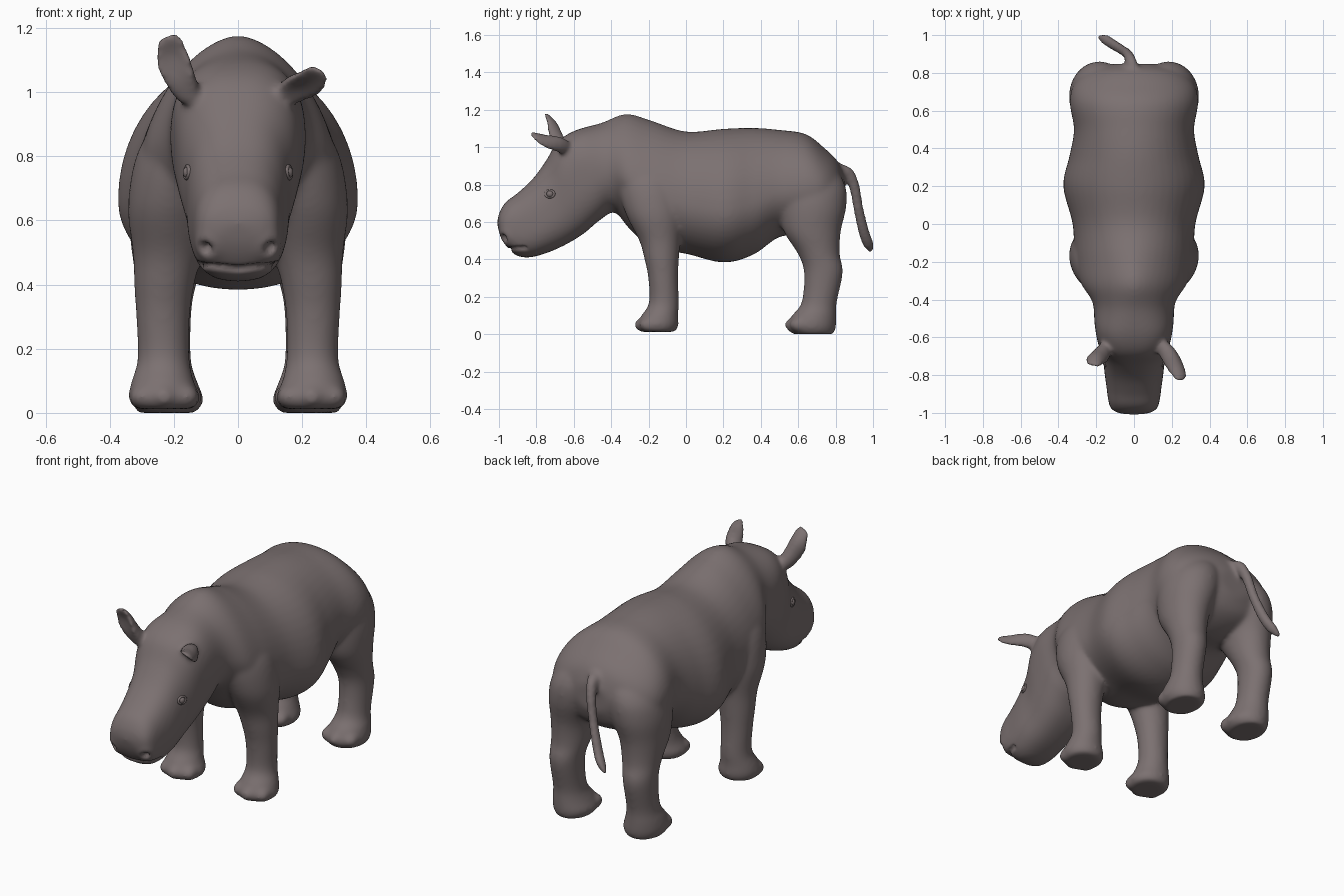
import bpy, bmesh, math
from mathutils import Vector, Matrix

cube = bpy.data.objects.get("Cube")
if cube:
    bpy.data.objects.remove(cube)

hide = bpy.data.materials.new("grey_brown_hide")
hide.use_nodes = True
hide.diffuse_color = (0.2, 0.165, 0.165, 1)
hide.node_tree.nodes["Principled BSDF"].inputs["Base Color"].default_value = hide.diffuse_color


def spline(rows, steps=5):
    """Catmull-Rom interpolation of rows of numbers."""
    rows = [Vector(r) for r in rows]
    out = []
    for i in range(len(rows) - 1):
        a, b, c, d = rows[max(i - 1, 0)], rows[i], rows[i + 1], rows[min(i + 2, len(rows) - 1)]
        for s in range(steps):
            t = s / steps
            out.append((b * 2 + (c - a) * t + (a * 2 - b * 5 + c * 4 - d) * t**2
                        + (b * 3 - a - c * 3 + d) * t**3) / 2)
    return out + [rows[-1]]


def loft(bm, rings):
    """Skin a closed tube over equal-sized rings of points."""
    loops = [[bm.verts.new(p) for p in ring] for ring in rings]
    n = len(loops[0])
    new = []
    for a, b in zip(loops, loops[1:]):
        new += [bm.faces.new((a[i], a[(i + 1) % n], b[(i + 1) % n], b[i])) for i in range(n)]
    new += [bm.faces.new(loops[0][::-1]), bm.faces.new(loops[-1])]
    bmesh.ops.recalc_face_normals(bm, faces=new)


def circle(n=48):
    return [(math.cos(i * math.tau / n), math.sin(i * math.tau / n)) for i in range(n)]


def power(v, e):
    return math.copysign(abs(v) ** e, v)


def add_object(name, bm):
    mesh = bpy.data.meshes.new(name)
    bm.to_mesh(mesh)
    bm.free()
    mesh.materials.append(hide)
    obj = bpy.data.objects.new(name, mesh)
    bpy.context.collection.objects.link(obj)
    return obj


bm = bmesh.new()

# Head and trunk: top y, top z, bottom y, bottom z, half width, widest height, roundness
trunk = [
    (-1.01, .59, -.995, .53, .06, .5, .85),
    (-1.0, .645, -.965, .475, .113, .5, .8),
    (-.965, .705, -.91, .422, .135, .48, .78),
    (-.9, .755, -.84, .41, .145, .45, .78),
    (-.82, .83, -.75, .432, .157, .42, .8),
    (-.75, .925, -.65, .475, .166, .45, .8),
    (-.685, 1.03, -.55, .535, .192, .52, .78),
    (-.59, 1.09, -.46, .61, .209, .5, .78),
    (-.45, 1.13, -.38, .65, .22, .45, 1),
    (-.32, 1.178, -.3, .56, .285, .42, 1.2),
    (-.18, 1.14, -.18, .46, .315, .4, 1.12),
    (0, 1.083, 0, .43, .325, .4, 1),
    (.2, 1.098, .2, .383, .375, .39, 1),
    (.36, 1.103, .36, .425, .342, .4, 1),
    (.5, 1.092, .5, .52, .318, .42, 1),
    (.64, 1.07, .64, .53, .34, .45, 1),
    (.74, .995, .74, .56, .318, .48, 1),
    (.81, .925, .81, .61, .24, .48, 1),
    (.848, .84, .848, .69, .1, .5, 1),
]
rings = []
for ty, tz, by, bz, w, mid, e in spline(trunk):
    top, low = Vector((0, ty, tz)), Vector((0, by, bz))
    ring = []
    for c, s in circle():
        h = mid + power(s, e) * (1 - mid if s > 0 else mid)
        ring.append(low.lerp(top, h) + Vector((w * power(c, e), 0, 0)))
    rings.append(ring)
loft(bm, rings)

# Legs: z, centre x, centre y, radius x, radius y
front_leg = [
    (.012, .23, -.15, .095, .095), (.05, .23, -.153, .112, .113), (.1, .235, -.14, .097, .098),
    (.17, .232, -.118, .081, .08), (.3, .234, -.122, .084, .08), (.4, .23, -.13, .094, .092),
    (.5, .22, -.14, .108, .11), (.65, .213, -.17, .13, .155), (.82, .165, -.195, .145, .175),
    (.93, .11, -.21, .11, .14), (1.0, .07, -.22, .04, .05),
]
hind_leg = [
    (0, .222, .68, .09, .11), (.04, .22, .67, .113, .132), (.1, .228, .685, .1, .118),
    (.17, .23, .712, .083, .094), (.33, .23, .735, .086, .104), (.43, .222, .71, .1, .112),
    (.55, .215, .675, .122, .153), (.68, .193, .675, .15, .182), (.79, .17, .67, .15, .183),
    (.88, .13, .655, .12, .14), (.95, .08, .62, .03, .04),
]
for side in (-1, 1):
    for leg in (front_leg, hind_leg):
        loft(bm, [[Vector((side * (x + rx * c), y + ry * s, z)) for c, s in circle()]
                  for z, x, y, rx, ry in spline(leg)])
        # Three rounded toes
        x, y, ry = leg[1][1], leg[1][2], leg[1][4]
        for dx in (-.068, 0, .068):
            at = Vector((side * (x + dx), y - ry + .042 + abs(dx) * .4, .05))
            bmesh.ops.create_uvsphere(bm, u_segments=16, v_segments=10, radius=1,
                                      matrix=Matrix.Translation(at) @ Matrix.Diagonal((.042, .054, .04, 1)))


def ear(path, wide, width):
    """Cupped leaf on a short stalk; wide is the direction across the ear."""
    wide = Vector(wide).normalized()
    axis = (Vector(path[-1]) - Vector(path[0])).normalized()
    normal = axis.cross(wide).normalized()
    pts = spline(path, 10)
    out = []
    for i, p in enumerate(pts):
        t = i / (len(pts) - 1)
        leaf = math.sin(math.pi * min(1, .15 + t * .83)) ** .4
        w = width * leaf * (.7 + .37 * t)
        thick = .035 * (1 - t) ** 2 + .018
        cup = .028 * math.sin(math.pi * t)
        out.append([p + wide * w * c + normal * (thick * power(s, .7) * leaf + cup * (c * c - .5))
                    for c, s in circle()])
    loft(bm, out)


ear([(-.15, -.66, .98), (-.182, -.7, 1.05), (-.207, -.72, 1.12), (-.217, -.752, 1.18)],
    (-1, .2, -.3), .062)
ear([(.145, -.64, .99), (.185, -.69, 1.015), (.225, -.76, 1.035), (.257, -.83, 1.068)],
    (-.7, -.2, .45), .06)

# Tail: x, y, z, radius
tail = [(0, .79, .9, .035), (-.015, .86, .87, .031), (-.035, .9, .79, .028), (-.065, .922, .67, .027),
        (-.11, .95, .55, .029), (-.15, .975, .48, .029), (-.185, .992, .44, .015)]
loft(bm, [[Vector((x + r * c, y + r * s, z + r * s * .4)) for c, s in circle(16)]
          for x, y, z, r in spline(tail)])

# Fuse all parts into one smooth skin
body = add_object("body", bm)
remesh = body.modifiers.new("fuse", "REMESH")
remesh.mode = "VOXEL"
remesh.voxel_size = .01
smooth = body.modifiers.new("soften", "SMOOTH")
smooth.factor = .5
smooth.iterations = 20
graph = bpy.context.evaluated_depsgraph_get()
skin = bpy.data.meshes.new_from_object(body.evaluated_get(graph))
body.modifiers.clear()
body.data = skin
skin.materials.clear()
skin.materials.append(hide)
bpy.context.view_layer.update()


def hit(start, direction):
    ok, where, normal, _ = body.ray_cast(Vector(start), Vector(direction))
    return (where, normal) if ok else (Vector(start), -Vector(direction))


# Landmarks on the face
eyes = [hit((s, -.728, .75), (-s, 0, 0)) for s in (-1, 1)]
nostrils = [hit((s * .1, -2, .515), (0, 1, 0))[0] for s in (-1, 1)]
mouth = [hit((math.sin(a) * .5, -.86 - math.cos(a) * .5, .448 + .012 * abs(math.sin(a))),
             (-math.sin(a), math.cos(a), 0))[0]
         for a in [math.radians(d) for d in range(-88, 89, 4)]]

# Raise the nostril rims, then press in the nostrils and the mouth line
dents = [(p, r, depth) for p in nostrils for r, depth in ((.04, -.014), (.019, .034))]
for v in skin.vertices:
    if v.co.y > -.75 or v.co.z > .62:
        continue
    push = sum(depth * math.exp(-((v.co - p).length / r) ** 2) for p, r, depth in dents)
    push += .014 * math.exp(-(min((v.co - p).length for p in mouth) / .011) ** 2)
    v.co -= v.normal * push
skin.shade_smooth()


def lid(bm, spot, radius, thick, squash):
    """Raised oval rim lying on the skin."""
    where, normal = spot
    frame = Matrix.Translation(where) @ normal.to_track_quat("Z", "Y").to_matrix().to_4x4()
    loops = []
    for c, s in circle(24):
        loops.append([bm.verts.new(frame @ Vector(((radius + thick * a) * c,
                                                   (radius + thick * a) * s * squash, thick * b)))
                      for a, b in circle(10)])
    for i in range(24):
        a, b = loops[i], loops[(i + 1) % 24]
        for j in range(10):
            bm.faces.new((a[j], b[j], b[(j + 1) % 10], a[(j + 1) % 10]))
    bmesh.ops.recalc_face_normals(bm, faces=bm.faces)


for name, eye in zip(("right", "left"), eyes):
    bm = bmesh.new()
    bmesh.ops.create_uvsphere(bm, u_segments=20, v_segments=12, radius=.02,
                              matrix=Matrix.Translation(eye[0] - eye[1] * .006))
    add_object(name + "_eye", bm).data.shade_smooth()
    bm = bmesh.new()
    lid(bm, eye, .024, .007, .8)
    add_object(name + "_eyelid", bm).data.shade_smooth()
